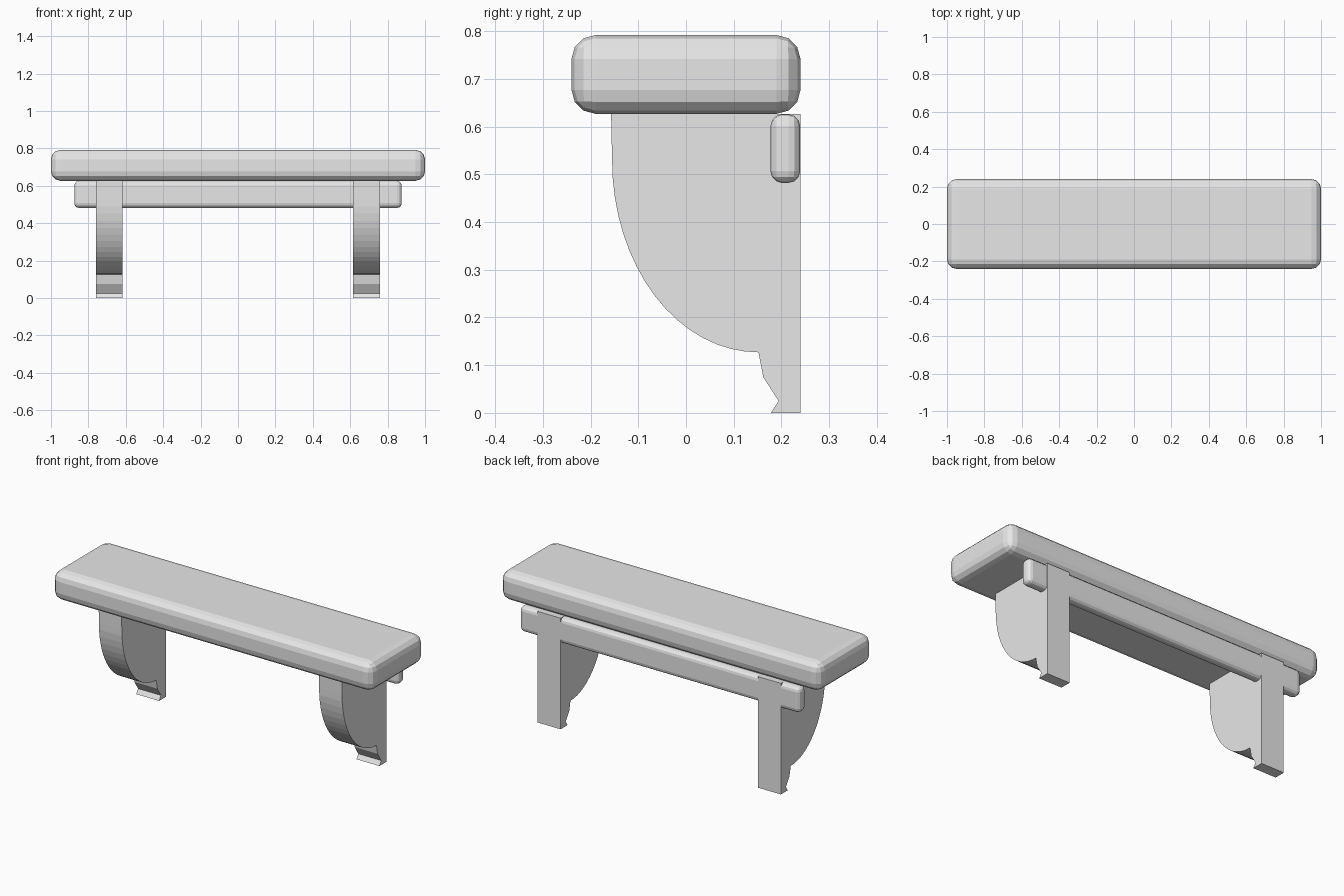
import bpy, bmesh, math

if "Cube" in bpy.data.objects:
    bpy.data.objects.remove(bpy.data.objects["Cube"])

grey = bpy.data.materials.new("light grey")
grey.diffuse_color = (0.8, 0.8, 0.8, 1)
grey.use_nodes = True
grey.node_tree.nodes["Principled BSDF"].inputs["Base Color"].default_value = grey.diffuse_color


def finish(bm, name):
    bmesh.ops.recalc_face_normals(bm, faces=bm.faces)
    mesh = bpy.data.meshes.new(name)
    bm.to_mesh(mesh)
    bm.free()
    mesh.materials.append(grey)
    obj = bpy.data.objects.new(name, mesh)
    bpy.context.collection.objects.link(obj)
    return obj


def rounded_box(name, lo, hi, radius):
    bm = bmesh.new()
    bmesh.ops.create_cube(bm, size=1)
    for v in bm.verts:
        v.co = [(a + b) / 2 + c * (b - a) for a, b, c in zip(lo, hi, v.co)]
    bmesh.ops.bevel(bm, geom=bm.edges[:], offset=radius, segments=3,
                    profile=0.5, affect='EDGES')
    return finish(bm, name)


def bracket(name, x0, x1):
    # side profile (y, z): back post, moulded foot, quarter ellipse, top
    profile = [(0.24, 0), (0.178, 0), (0.194, 0.025), (0.162, 0.075)]
    steps = 16
    for i in range(steps + 1):
        a = math.pi / 2 * i / steps
        profile.append((0.152 - 0.307 * math.sin(a), 0.53 - 0.403 * math.cos(a)))
    profile += [(-0.157, 0.627), (0.24, 0.627)]
    bm = bmesh.new()
    face = bm.faces.new([bm.verts.new((x0, y, z)) for y, z in profile])
    ext = bmesh.ops.extrude_face_region(bm, geom=[face], use_keep_orig=True)
    verts = [g for g in ext["geom"] if isinstance(g, bmesh.types.BMVert)]
    bmesh.ops.translate(bm, verts=verts, vec=(x1 - x0, 0, 0))
    return finish(bm, name)


# shelf board and back rail
rounded_box("shelf_board", (-1, -0.24, 0.627), (1, 0.24, 0.792), 0.05)
rounded_box("back_rail", (-0.875, 0.177, 0.482), (0.875, 0.2395, 0.626), 0.025)

# two curved brackets
bracket("left_bracket", -0.76, -0.617)
bracket("right_bracket", 0.615, 0.758)
